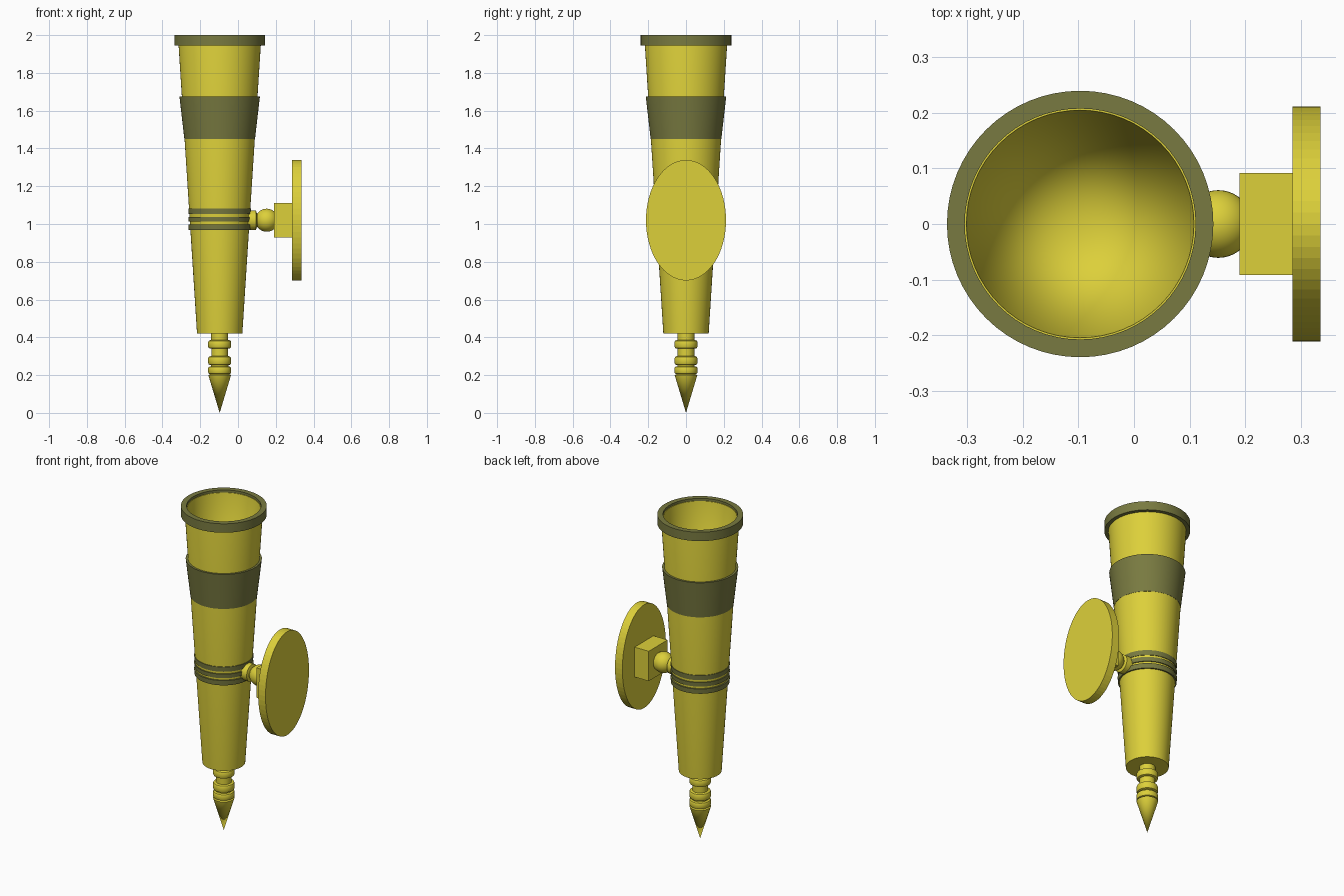
import bpy, bmesh, math
from mathutils import Matrix

if "Cube" in bpy.data.objects:
    bpy.data.objects.remove(bpy.data.objects["Cube"])

AX = -0.097   # x of the torch axis
MZ = 1.02     # height of the wall mount


def material(name, rgb):
    m = bpy.data.materials.new(name)
    m.diffuse_color = (*rgb, 1)
    m.use_nodes = True
    m.node_tree.nodes["Principled BSDF"].inputs["Base Color"].default_value = m.diffuse_color
    return m


YELLOW = material("brass yellow", (0.72, 0.63, 0.042))
OLIVE = material("dark olive", (0.19, 0.195, 0.052))


def finish(name, bm, mat, smooth=True):
    bmesh.ops.recalc_face_normals(bm, faces=bm.faces)
    me = bpy.data.meshes.new(name)
    bm.to_mesh(me)
    bm.free()
    me.materials.append(mat)
    ob = bpy.data.objects.new(name, me)
    bpy.context.collection.objects.link(ob)
    if smooth:
        bpy.ops.object.select_all(action='DESELECT')
        bpy.context.view_layer.objects.active = ob
        ob.select_set(True)
        bpy.ops.object.shade_smooth_by_angle(angle=math.radians(35))
    return ob


def lathe(name, profile, mat, matrix, closed=False, n=64):
    """Spin (radius, height) points around z, then place with matrix."""
    bm = bmesh.new()
    rings = []
    for r, z in profile:
        if r == 0:
            rings.append([bm.verts.new((0, 0, z))] * n)
        else:
            rings.append([bm.verts.new((r * math.cos(2 * math.pi * i / n),
                                        r * math.sin(2 * math.pi * i / n), z)) for i in range(n)])
    pairs = list(zip(rings, rings[1:]))
    if closed:
        pairs.append((rings[-1], rings[0]))
    for a, b in pairs:
        for i in range(n):
            j = (i + 1) % n
            quad = list(dict.fromkeys((a[i], a[j], b[j], b[i])))
            bm.faces.new(quad)
    bm.transform(matrix)
    return finish(name, bm, mat)


UP = Matrix.Translation((AX, 0, 0))
SIDE = Matrix.Translation((0, 0, MZ)) @ Matrix.Rotation(math.pi / 2, 4, 'Y')


def body_r(z):
    return 0.12 + (z - 0.42) * 0.0640


# Tapered torch body with a conical hollow
lathe("torch_body", [(0, 0.42), (0.12, 0.42), (body_r(1.95), 1.95), (0.212, 1.985),
                     (0.205, 1.985), (0, 0.5)], YELLOW, UP)

# Top rim and flared upper band
lathe("top_rim", [(0.24, 1.945), (0.24, 2.0), (0.208, 2.0), (0.208, 1.945)], OLIVE, UP, True)
lathe("upper_band", [(0.187, 1.45), (0.213, 1.675), (0.195, 1.675), (0.18, 1.45)], OLIVE, UP, True)

# Three thin rings around the middle
for k, (lo, hi) in enumerate([(0.968, 0.998), (1.012, 1.038), (1.052, 1.082)]):
    lathe(f"middle_ring_{k + 1}", [(0.164, lo), (0.166, hi), (0.15, hi), (0.15, lo)], OLIVE, UP, True)


# Pointed finial with three rounded beads
def bead(top, bottom, r=0.061):
    b = (top - bottom) * 0.25
    return [(r - b, top), (r - 0.3 * b, top - 0.3 * b), (r, top - b),
            (r, bottom + b), (r - 0.3 * b, bottom + 0.3 * b), (r - b, bottom)]


lathe("finial", [(0, 0.43), (0.045, 0.43), (0.045, 0.385)] + bead(0.385, 0.34)
      + [(0.044, 0.34), (0.044, 0.30)] + bead(0.30, 0.253)
      + [(0.046, 0.253), (0.046, 0.246)] + bead(0.246, 0.205)
      + [(0.060, 0.20), (0, 0.0)], YELLOW, UP, n=40)

# Flange and neck joining the body to the ball
lathe("mount_flange", [(0, 0.04), (0.052, 0.04), (0.052, 0.095), (0.035, 0.1),
                       (0.035, 0.13), (0, 0.13)], YELLOW, SIDE, n=40)

# Ball joint
bm = bmesh.new()
bmesh.ops.create_uvsphere(bm, u_segments=40, v_segments=20, radius=0.061,
                          matrix=Matrix.Translation((0.152, 0, MZ)))
finish("mount_ball", bm, YELLOW)

# Square block
bm = bmesh.new()
bmesh.ops.create_cube(bm, size=1, matrix=Matrix.Translation((0.2395, 0, MZ))
                      @ Matrix.Diagonal((0.099, 0.184, 0.184, 1)))
finish("mount_block", bm, YELLOW, False)

# Oval wall plate
bm = bmesh.new()
bmesh.ops.create_cone(bm, cap_ends=True, segments=64, radius1=1, radius2=1, depth=0.05,
                      matrix=Matrix.Translation((0.311, 0, MZ)) @ Matrix.Diagonal((1, 0.212, 0.319, 1))
                      @ Matrix.Rotation(math.pi / 2, 4, 'Y'))
finish("wall_plate", bm, YELLOW, False)
